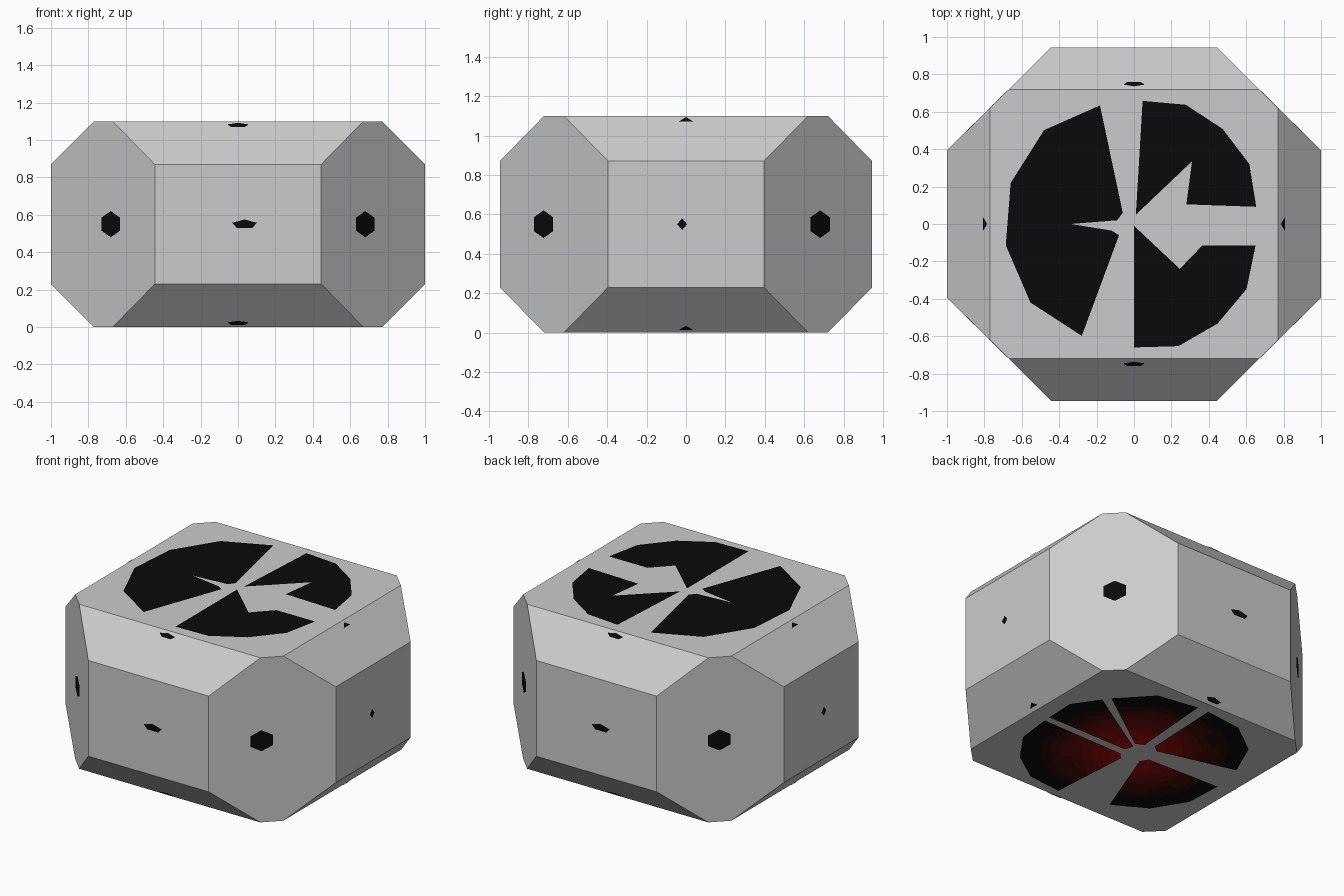
import bpy, bmesh
from itertools import product
from math import sin, cos, radians, pi, sqrt
from mathutils import Vector

if "Cube" in bpy.data.objects:
    bpy.data.objects.remove(bpy.data.objects["Cube"])

MID = 0.55      # half height, also the centre height
LIFT = 0.006    # markings sit just above the surface
BANDS = 10      # rings of the red glow
SIGNS = list(product((1, -1), repeat=3))


def material(name, red):
    m = bpy.data.materials.new(name)
    m.diffuse_color = (red, 0.003, 0.003, 1)
    m.use_nodes = True
    m.node_tree.nodes["Principled BSDF"].inputs["Base Color"].default_value = m.diffuse_color
    return m


def add_object(name, bm, mats=()):
    me = bpy.data.meshes.new(name)
    bm.to_mesh(me)
    bm.free()
    for m in mats:
        me.materials.append(m)
    ob = bpy.data.objects.new(name, me)
    bpy.context.collection.objects.link(ob)


def face_towards(bm, pts, normal):
    f = bm.faces.new([bm.verts.new(p) for p in pts])
    f.normal_update()
    if f.normal.dot(normal) < 0:
        f.normal_flip()
    return f


def polygon(name, pts, normal):
    bm = bmesh.new()
    face_towards(bm, pts, normal)
    bmesh.ops.triangulate(bm, faces=bm.faces[:])
    add_object(name, bm, [black])


def arc(start, end, count):
    """Points along the fan's rim; the two ends are pulled in a little."""
    pts = []
    for i in range(count):
        a = radians(start + (end - start) * i / (count - 1))
        r = 0.66 if i in (0, count - 1) else 0.695
        pts.append(Vector((r * cos(a), r * sin(a))))
    return pts


black = material("black", 0.003)
glow = [material(f"glow_{i}", 0.003 + 0.6 * max(0, 1 - i / (BANDS - 2)) ** 1.7) for i in range(BANDS)]

# Body: box with every edge cut at 45 degrees
corners = [Vector(c) for c in ((.445, .945, .32), (1, .395, .32), (.77, .62, MID), (.67, .72, MID))]
shell = [Vector((c.x * x, c.y * y, c.z * z)) for c in corners for x, y, z in SIGNS]
up = Vector((0, 0, 1))
bm = bmesh.new()
for p in shell:
    bm.verts.new(p + up * MID)
bmesh.ops.convex_hull(bm, input=bm.verts[:])
bmesh.ops.dissolve_limit(bm, angle_limit=0.03, verts=bm.verts[:], edges=bm.edges[:])
bmesh.ops.recalc_face_normals(bm, faces=bm.faces[:])
add_object("body", bm)

# Top marking: three broken fan segments (rim arc, then notched inner edge)
top = {
    "left": (arc(106, 245, 6), [(-.08, -.06), (-.12, -.035), (-.34, 0), (-.09, .02), (-.06, .06)]),
    "back": (arc(86, 8, 5), [(.28, .105), (.31, .335), (.01, .05)]),
    "front": (arc(-90, -10, 5), [(.365, -.115), (.245, -.24), (0, -.01)]),
}
for side, (rim, inner) in top.items():
    polygon("top_segment_" + side, [(x, y, 2 * MID + LIFT) for x, y in rim + inner], up)

# Bottom marking: five wedges fading from red in the middle to black
wedges = [(38, 86, 3, (.03, .09)), (93, 160, 4, (-.08, .11)), (180, 243, 4, (-.115, -.04)),
          (-86, -5, 5, (.03, -.09)), (-1, 33, 3, (.05, .015))]
for w, (start, end, count, tip) in enumerate(wedges):
    bm = bmesh.new()
    rim = arc(start, end, count)
    tip = Vector(tip)
    # a short blunt tip lies across the wedge
    across = (rim[-1] - rim[0]).normalized() * 0.03
    rows = []
    for i, p in enumerate(rim):
        inner = tip + across * (2 * i / (count - 1) - 1)
        rows.append([(*inner.lerp(p, k / BANDS), -LIFT) for k in range(BANDS + 1)])
    for r, s in zip(rows, rows[1:]):
        for k in range(BANDS):
            f = face_towards(bm, (r[k], s[k], s[k + 1], r[k + 1]), -up)
            radius = f.calc_center_median().xy.length
            f.material_index = min(BANDS - 1, int(radius / 0.69 * BANDS))
    add_object(f"bottom_wedge_{w + 1}", bm, glow)


def mark(name, normal, sides, width, height, shift=0):
    """Small chip of black on one facet, at the middle or by the outer rim."""
    n = Vector(normal)
    h = Vector((n.x, n.y, 0)).normalized()
    t = Vector((-h.y, h.x, 0))
    d = max(n.dot(p) for p in shell)
    pts = []
    for i in range(sides):
        a = 2 * pi * i / sides + pi / 2
        z = n.z * (MID - 0.025) + height * sin(a)
        pts.append(h * ((d - n.z * z) / n.xy.length) + t * (shift + width * cos(a))
                   + up * (z + MID) + n.normalized() * LIFT)
    polygon("mark_" + name, pts, n)


# Small marks on the four sides, the upright corners and the sloped edges
for s, x in (("right", 1), ("left", -1)):
    mark(s, (x, 0, 0), 4, .025, .03, -.02 * x)
    for e, z in (("upper", 1), ("lower", -1)):
        mark(f"{s}_{e}", (x, 0, z), 3, .04, .014)
    for s2, y in (("front", -1), ("back", 1)):
        mark(f"{s2}_{s}", (x, y, 0), 6, .08, .07, -.03 * x)
for s, y in (("front", -1), ("back", 1)):
    mark(s, (0, y, 0), 5, .07, .025, .035)
    for e, z in (("upper", 1), ("lower", -1)):
        mark(f"{s}_{e}", (0, y, z), 5, .06, .013)
